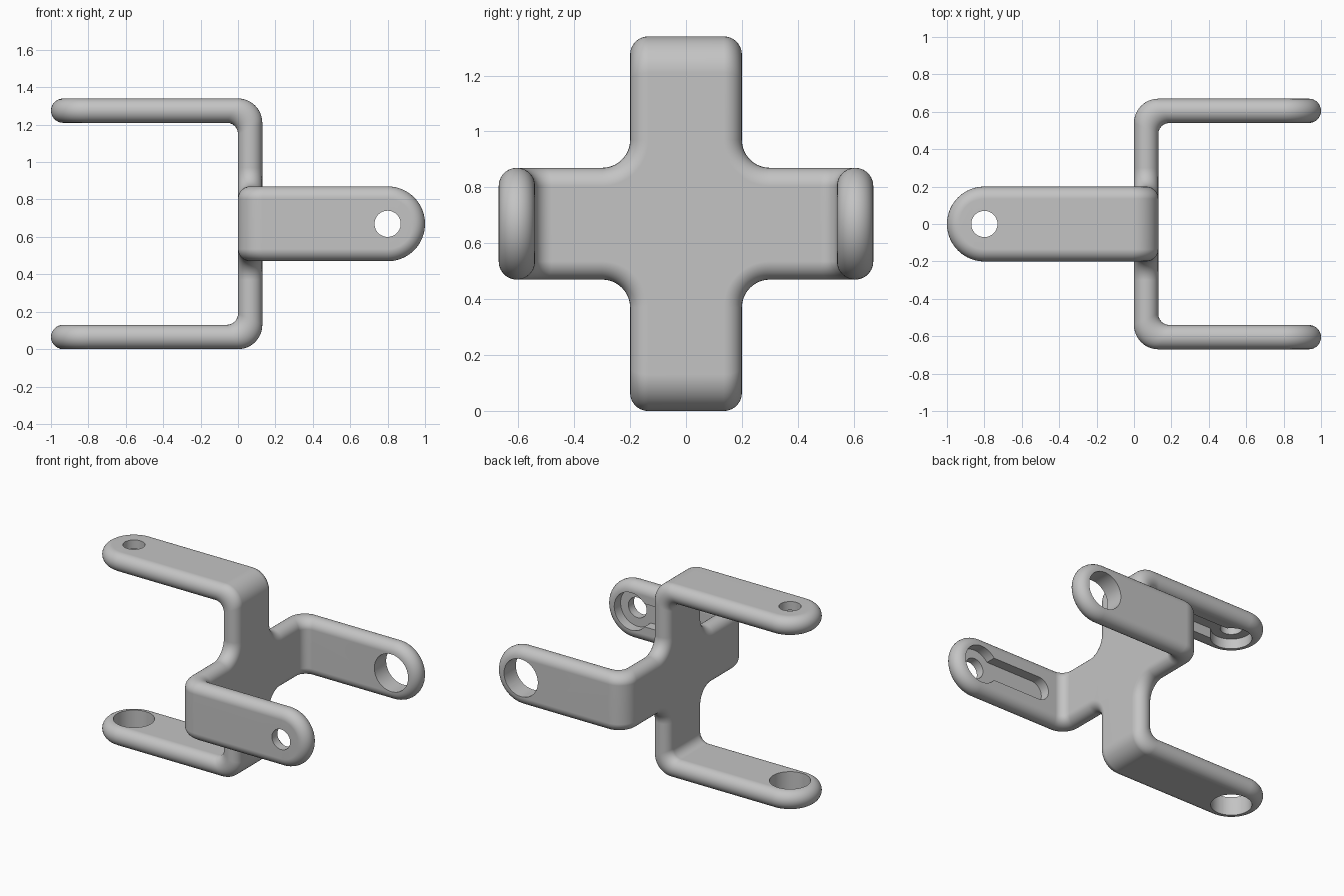
import bpy, bmesh
from math import sin, cos, pi
from mathutils import Vector

if "Cube" in bpy.data.objects:
    bpy.data.objects.remove(bpy.data.objects["Cube"])

THICK = 0.13          # sheet thickness
EDGE = THICK / 2      # full round edge
HALF = 0.2            # half width of an arm
CORNER = 0.1          # fillet between neighbouring arms
REACH = 0.54          # inner face of an arm, from the centre
BEND = 0.06           # inner bend radius
PIN = 0.8             # pin hole position along x
MID = 0.67            # height of the centre

Z, Y = Vector((0, 0, 1)), Vector((0, 1, 0))
# radial direction, width direction, direction along x, has a recess
ARMS = [(Z, Y, -1, True), (-Z, Y, -1, False), (-Y, Z, 1, True), (Y, Z, 1, False)]


def arm_point(arm, radial, x, across):
    """x is the distance along the arm's own direction."""
    out, side, sign, _ = arm
    return out * radial + side * across + Vector((sign * x, 0, MID))


def steps(n):
    return [i / n for i in range(n + 1)]


# Stations along an arm: each gives radial, height and half width
def fillet(f, t, inset, length):
    a = pi * (1.25 + 0.25 * f)
    c, r = HALF + CORNER, CORNER + inset
    return c + r * cos(a), -THICK * t, c + r * sin(a)


def bend(f, t, inset, length):
    a = f * pi / 2
    inner = Vector((REACH - BEND + BEND * sin(a), BEND - BEND * cos(a)))
    outer = Vector((REACH + THICK * sin(a), -THICK * cos(a)))
    p = inner.lerp(outer, t)
    return p.x, p.y, HALF - inset


def tip(f, t, inset, length):
    a = f * pi / 2
    r = HALF - inset
    return REACH + THICK * t, length - HALF + r * sin(a), r * cos(a)


STATIONS = [(fillet, f) for f in steps(8)] + [(bend, f) for f in steps(12)] \
    + [(tip, f) for f in steps(20)]


def add_arm(bm, arm):
    base = THICK if arm[2] > 0 else 0
    loops = []
    for shape, f in STATIONS:
        halves = [], []
        for k in steps(14):
            a = (k - 0.5) * pi
            r, h, w = shape(f, (1 + sin(a)) / 2, EDGE * (1 - cos(a)), 1 - base)
            for half, s in zip(halves, (1, -1)):
                half.append(bm.verts.new(arm_point(arm, r, h + base, s * w)))
        loops.append(halves[0] + halves[1][::-1])
    n = len(loops[0])
    for i, (a, b) in enumerate(zip(loops, loops[1:])):
        for j in range(n):
            k = (j + 1) % n
            bm.faces.new((a[j], a[k], b[k], b[j]))


def finish(name, bm):
    bmesh.ops.recalc_face_normals(bm, faces=bm.faces)
    mesh = bpy.data.meshes.new(name)
    bm.to_mesh(mesh)
    bm.free()
    ob = bpy.data.objects.new(name, mesh)
    bpy.context.collection.objects.link(ob)
    return ob


def cutter(arm, start, end, radius, low, high):
    """Round or slot-shaped plug through an arm."""
    bm = bmesh.new()
    ring = []
    for i in range(64):
        a = 2 * pi * (i + 0.5) / 64
        x = (end if cos(a) > 0 else start) + radius * cos(a)
        ring.append(bm.verts.new(arm_point(arm, low, x, radius * sin(a))))
    face = bm.faces.new(ring)
    res = bmesh.ops.extrude_face_region(bm, geom=[face])
    moved = [v for v in res["geom"] if isinstance(v, bmesh.types.BMVert)]
    bmesh.ops.translate(bm, verts=moved, vec=arm[0] * (high - low))
    ob = finish("hole_cutter", bm)
    ob.hide_render = True
    return ob


# Four bent arms joined into one cross
bm = bmesh.new()
for arm in ARMS:
    add_arm(bm, arm)
bmesh.ops.remove_doubles(bm, verts=bm.verts, dist=0.0002)
bmesh.ops.holes_fill(bm, edges=[e for e in bm.edges if e.is_boundary], sides=4)
bracket = finish("cross_bracket", bm)

# Pin holes, counterbores and slots
cutters = []
for arm in ARMS:
    below, above = REACH - 0.1, REACH + THICK + 0.1
    floor = REACH + 0.07
    if arm[3]:
        cutters.append(cutter(arm, PIN, PIN, 0.13, below, floor))
        cutters.append(cutter(arm, 0.33, PIN, 0.08, below, floor))
        cutters.append(cutter(arm, PIN, PIN, 0.07, below, above))
    else:
        cutters.append(cutter(arm, PIN, PIN, 0.13, below, above))

bpy.context.view_layer.objects.active = bracket
bracket.select_set(True)
for c in cutters:
    mod = bracket.modifiers.new("cut", "BOOLEAN")
    mod.operation = "DIFFERENCE"
    mod.solver = "EXACT"
    mod.object = c
    bpy.ops.object.modifier_apply(modifier=mod.name)
    bpy.data.objects.remove(c)

# Plain grey metal
grey = bpy.data.materials.new("plain_grey")
grey.use_nodes = True
color = (0.55, 0.55, 0.55, 1)
grey.diffuse_color = color
grey.node_tree.nodes["Principled BSDF"].inputs["Base Color"].default_value = color
bracket.data.materials.clear()
bracket.data.materials.append(grey)

# Smooth rounds, flat faces
bpy.ops.object.shade_smooth_by_angle(angle=pi / 6)
weighted = bracket.modifiers.new("face_weighting", "WEIGHTED_NORMAL")
weighted.keep_sharp = True
